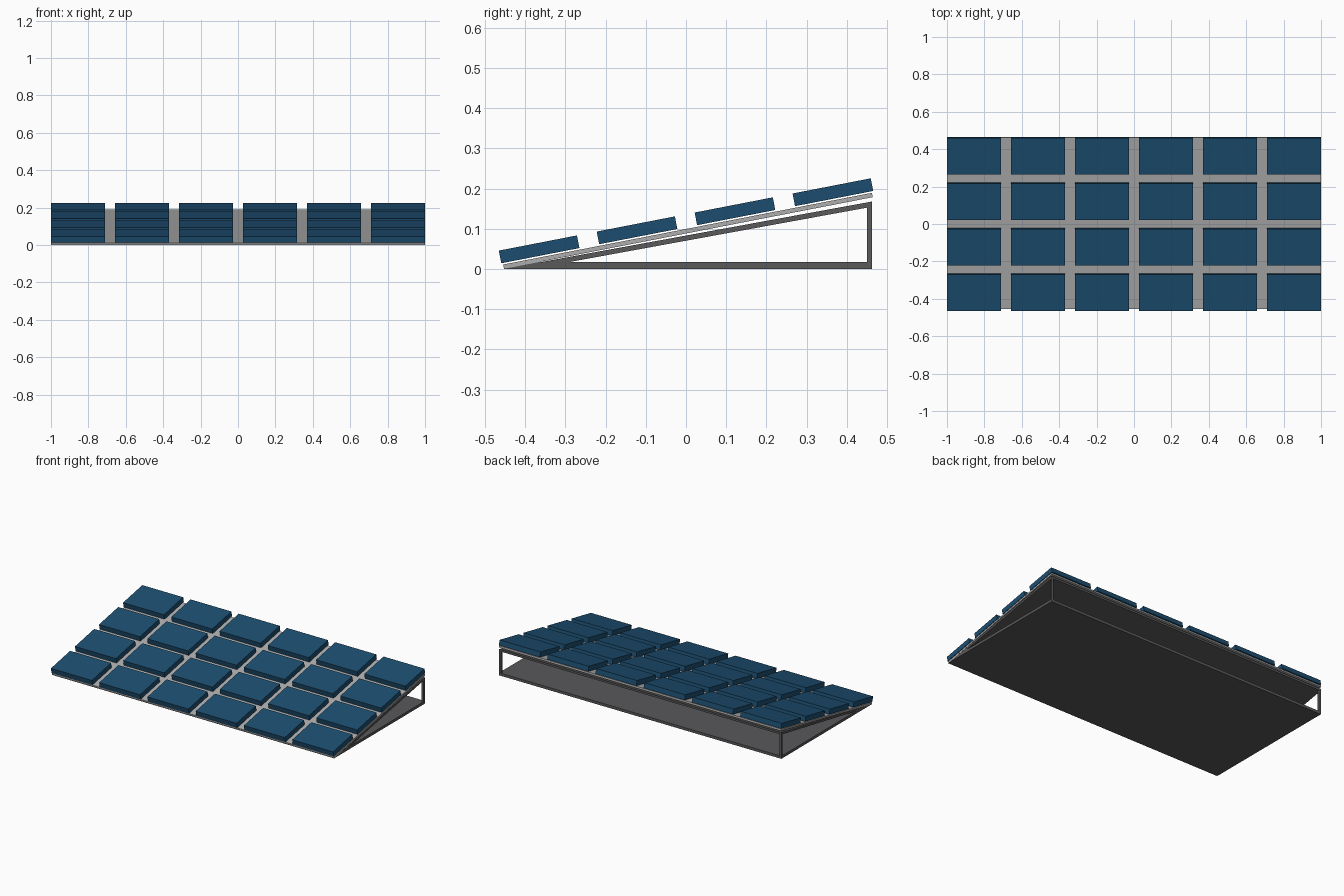
import bpy
from math import radians, sin, cos
from mathutils import Matrix, Vector

if "Cube" in bpy.data.objects:
    bpy.data.objects.remove(bpy.data.objects["Cube"])

TILT = radians(11)


def material(name, color):
    m = bpy.data.materials.new(name)
    m.diffuse_color = color
    m.use_nodes = True
    m.node_tree.nodes["Principled BSDF"].inputs["Base Color"].default_value = m.diffuse_color
    return m


blue = material("panel_blue", (0.012, 0.075, 0.16, 1))
dark = material("frame_dark", (0.1, 0.1, 0.105, 1))
grey = material("sheet_grey", (0.42, 0.42, 0.42, 1))


def prism(name, profile, x0, x1, mat):
    """Extrude a (y, z) profile along x."""
    n = len(profile)
    verts = [(x, y, z) for x in (x0, x1) for y, z in profile]
    faces = [tuple(range(n))[::-1], tuple(range(n, 2 * n))]
    faces += [(i, (i + 1) % n, n + (i + 1) % n, n + i) for i in range(n)]
    mesh = bpy.data.meshes.new(name)
    mesh.from_pydata(verts, [], faces)
    mesh.materials.append(mat)
    ob = bpy.data.objects.new(name, mesh)
    bpy.context.collection.objects.link(ob)
    return ob


def slab(name, x, u, w, size, mat):
    """Box on the tilted plane: u along the slope, w along its normal."""
    y = u * cos(TILT) - w * sin(TILT)
    z = 0.12 + u * sin(TILT) + w * cos(TILT)
    bpy.ops.mesh.primitive_cube_add(size=1)
    ob = bpy.context.object
    ob.name = name
    ob.data.transform(Matrix.Diagonal((*size, 1)))
    ob.location = Vector((x, y, z))
    ob.rotation_euler.x = TILT
    ob.data.materials.append(mat)
    return ob


# Panels, 6 columns by 4 rows
for col in range(6):
    for row in range(4):
        slab(f"solar_panel_{col + 1}_{row + 1}", (col - 2.5) * 0.342,
             (row - 1.5) * 0.248, 0, (0.29, 0.198, 0.032), blue)

# Backing sheet under the panels
slab("backing_sheet", 0, 0, -0.0255, (2, 0.934, 0.011), grey)

# Support: base plate, sloped plate and rear corner posts
prism("base_plate", [(-0.455, 0), (0.463, 0), (0.463, 0.017), (-0.37, 0.017)], -1, 1, dark)
prism("sloped_plate", [(-0.455, 0), (-0.38, 0.001), (0.463, 0.155), (0.463, 0.168)], -1, 1, dark)
for side, x in (("left", -1), ("right", 0.987)):
    prism(f"rear_post_{side}", [(0.45, 0.015), (0.463, 0.015), (0.463, 0.16), (0.45, 0.158)],
          x, x + 0.013, dark)
